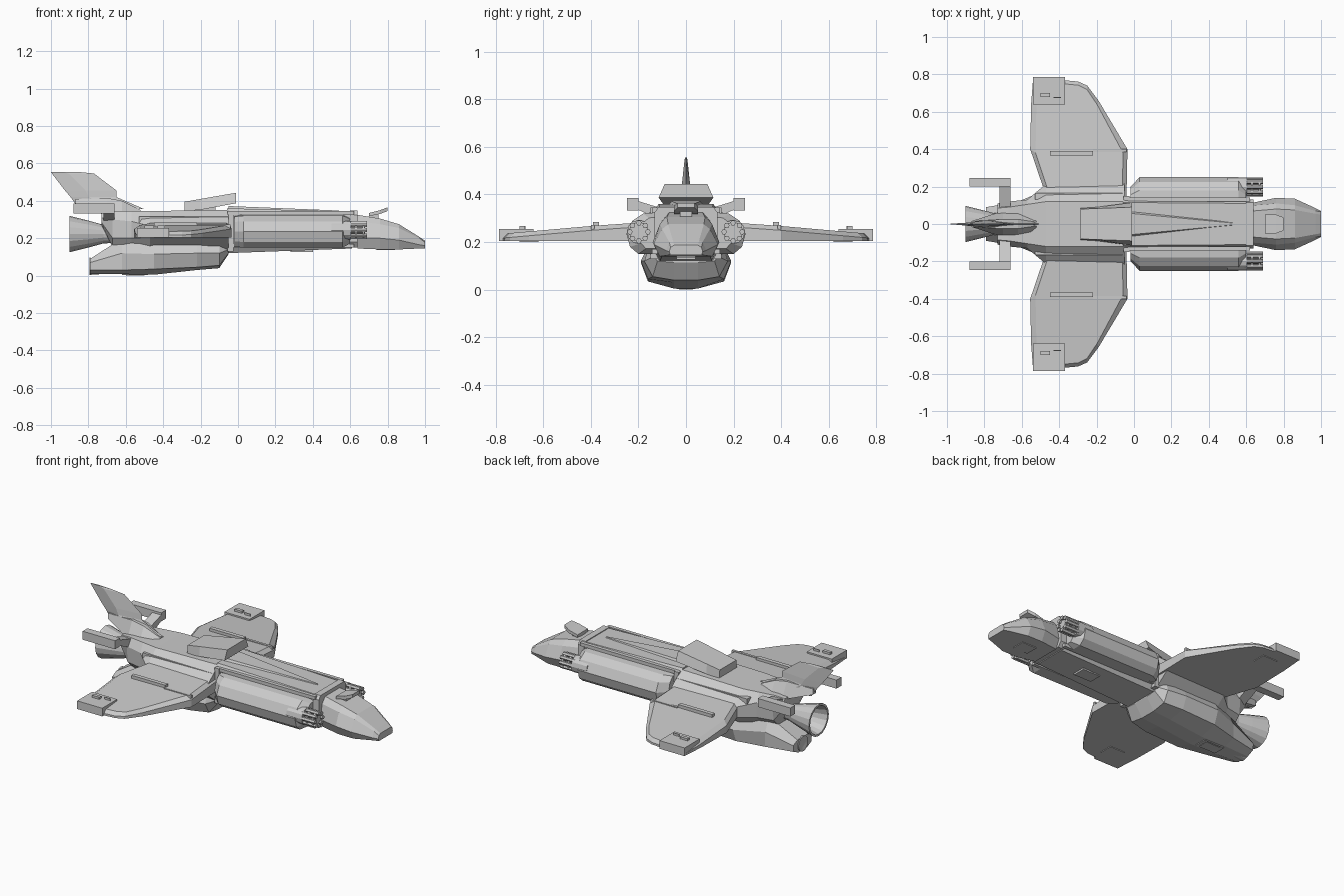
import bpy, bmesh
from math import pi, cos, sin


def finish(name, bm):
    bmesh.ops.recalc_face_normals(bm, faces=bm.faces[:])
    me = bpy.data.meshes.new(name)
    bm.to_mesh(me)
    bm.free()
    ob = bpy.data.objects.new(name, me)
    bpy.context.collection.objects.link(ob)
    return ob


def bridge(name, rings, caps=True):
    """Skin a list of equal-length rings of 3D points."""
    bm = bmesh.new()
    rv = [[bm.verts.new(p) for p in r] for r in rings]
    n = len(rv[0])
    for a, b in zip(rv, rv[1:]):
        for i in range(n):
            j = (i + 1) % n
            bm.faces.new((a[i], a[j], b[j], b[i]))
    if caps:
        bm.faces.new(rv[0])
        bm.faces.new(rv[-1])
    return finish(name, bm)


def hull(name, sections):
    """Loft along x; each section is (x, half profile of (y, z)), mirrored in y."""
    rings = []
    for x, half in sections:
        rings.append([(x, y, z) for y, z in half] + [(x, -y, z) for y, z in reversed(half)])
    return bridge(name, rings)


def box(name, x0, x1, y0, y1, z0, z1):
    return bridge(name, [[(x0, y0, z), (x1, y0, z), (x1, y1, z), (x0, y1, z)] for z in (z0, z1)])


def tube(name, path, cy, cz, n):
    """Turn (x, radius) pairs around an axis parallel to x."""
    return bridge(name, [[(x, cy + r * cos(2 * pi * i / n), cz + r * sin(2 * pi * i / n))
                          for i in range(n)] for x, r in path])


def mirror(ob):
    m = ob.modifiers.new("Mirror", "MIRROR")
    m.use_axis = (False, True, False)
    return ob


# Cockpit nose
hull("cockpit_nose", [
    (0.64, [(0.09, 0.145), (0.115, 0.20), (0.10, 0.29), (0.07, 0.325)]),
    (0.76, [(0.11, 0.14), (0.14, 0.20), (0.11, 0.275), (0.08, 0.305)]),
    (0.86, [(0.11, 0.14), (0.135, 0.19), (0.10, 0.255), (0.075, 0.275)]),
    (0.97, [(0.075, 0.145), (0.085, 0.165), (0.07, 0.20), (0.055, 0.207)]),
    (1.0, [(0.065, 0.145), (0.07, 0.16), (0.065, 0.178), (0.05, 0.187)])])
# Sensor on the cockpit roof
hull("roof_sensor", [
    (0.70, [(0.05, 0.318), (0.05, 0.335)]),
    (0.76, [(0.05, 0.33), (0.05, 0.35)]),
    (0.80, [(0.035, 0.345), (0.035, 0.365)])])
box("sensor_post", 0.70, 0.75, -0.025, 0.025, 0.29, 0.335)

# Forward fuselage, front collar and dorsal spine
hull("forward_fuselage", [
    (-0.06, [(0.11, 0.12), (0.135, 0.16), (0.135, 0.33), (0.115, 0.36)]),
    (0.61, [(0.10, 0.145), (0.125, 0.18), (0.125, 0.32), (0.11, 0.342)])])
hull("front_collar", [
    (0.60, [(0.11, 0.15), (0.132, 0.18), (0.132, 0.325), (0.115, 0.347)]),
    (0.64, [(0.11, 0.15), (0.132, 0.18), (0.132, 0.325), (0.115, 0.347)])])
hull("dorsal_spine", [
    (-0.05, [(0.085, 0.34), (0.06, 0.372)]),
    (0.54, [(0.006, 0.34), (0.004, 0.348)])])
for k, z in (("upper", 0.325), ("lower", 0.15)):
    mirror(box("fuselage_rail_" + k, -0.04, 0.62, 0.12, 0.142, z, z + 0.02))
mirror(box("frame_plate", -0.055, -0.025, 0.10, 0.15, 0.13, 0.345))

# Side gun pods with rotary barrels
pod = [(0.12, 0.15), (0.20, 0.15), (0.235, 0.18), (0.25, 0.235), (0.225, 0.29), (0.18, 0.32), (0.12, 0.325)]
small = [(0.12 + (y - 0.12) * 0.6, 0.235 + (z - 0.235) * 0.95) for y, z in pod]
mirror(bridge("gun_pod", [
    [(-0.02, y, z) for y, z in small],
    [(0.03, y, z) for y, z in pod],
    [(0.56, y, z) for y, z in pod],
    [(0.60, y, 0.245 + (z - 0.245) * 0.8) for y, z in small]]))
mirror(tube("gun_housing", [(0.50, 0.05), (0.605, 0.05)], 0.198, 0.243, 12))
mirror(tube("gun_axle", [(0.59, 0.018), (0.68, 0.018)], 0.198, 0.243, 8))
for r in (0.625, 0.665):
    mirror(tube("barrel_clamp", [(r, 0.042), (r + 0.012, 0.042)], 0.198, 0.243, 12))
for i in range(8):
    a = 2 * pi * i / 8
    mirror(tube("gun_barrel", [(0.59, 0.012), (0.69, 0.012)],
                0.198 + 0.038 * cos(a), 0.243 + 0.038 * sin(a), 6))

# Rear fuselage, flaring to the wing roots
hull("rear_fuselage", [
    (-0.73, [(0.05, 0.27), (0.09, 0.285), (0.11, 0.31), (0.085, 0.34)]),
    (-0.67, [(0.06, 0.15), (0.11, 0.20), (0.12, 0.30), (0.09, 0.345)]),
    (-0.57, [(0.09, 0.14), (0.13, 0.20), (0.13, 0.29), (0.105, 0.345)]),
    (-0.47, [(0.14, 0.14), (0.215, 0.205), (0.215, 0.265), (0.12, 0.345)]),
    (-0.05, [(0.14, 0.14), (0.225, 0.205), (0.225, 0.265), (0.12, 0.352)])])
mirror(box("shoulder_rail", -0.53, -0.05, 0.13, 0.165, 0.28, 0.315))

# Belly
hull("belly", [
    (-0.79, [(0.04, 0.01), (0.085, 0.03), (0.09, 0.07), (0.05, 0.09)]),
    (-0.62, [(0.05, 0.008), (0.12, 0.03), (0.12, 0.12), (0.08, 0.20)]),
    (-0.45, [(0.05, 0.005), (0.16, 0.035), (0.19, 0.115), (0.15, 0.20)]),
    (-0.22, [(0.05, 0.03), (0.16, 0.045), (0.19, 0.12), (0.15, 0.20)]),
    (-0.10, [(0.05, 0.04), (0.14, 0.055), (0.175, 0.12), (0.15, 0.20)]),
    (-0.05, [(0.05, 0.115), (0.12, 0.12), (0.135, 0.14), (0.13, 0.20)])])

# Engine nozzles, hollow at the back
tube("main_nozzle", [(-0.62, 0.045), (-0.72, 0.05), (-0.80, 0.072), (-0.90, 0.097),
                     (-0.90, 0.085), (-0.80, 0.06), (-0.74, 0.03)], 0, 0.222, 16)
tube("lower_nozzle", [(-0.70, 0.04), (-0.795, 0.046), (-0.795, 0.038), (-0.791, 0.02)], 0, 0.05, 16)

# Wings
outline = [(-0.04, 0.15), (-0.035, 0.40), (-0.19, 0.66), (-0.25, 0.74), (-0.30, 0.762), (-0.37, 0.768),
           (-0.54, 0.77), (-0.55, 0.64), (-0.555, 0.40), (-0.47, 0.15)]


def wing_top(y):
    return 0.285 - 0.05 * max(0, y - 0.2) / 0.57


inner = [(-0.27 + (x + 0.27) * 0.9, y if y < 0.2 else y - 0.02) for x, y in outline]
mirror(bridge("wing", [
    [(x, y, 0.205) for x, y in outline],
    [(x, y, wing_top(y) - 0.018) for x, y in outline],
    [(x, y, wing_top(y)) for x, y in inner]]))
mirror(box("wing_tip_block", -0.54, -0.37, 0.64, 0.785, 0.205, 0.255))
mirror(box("wing_ridge", -0.45, -0.22, 0.365, 0.39, 0.25, 0.285))
mirror(box("wing_ridge_front", -0.22, -0.04, 0.385, 0.40, 0.24, 0.272))
mirror(box("tip_light", -0.50, -0.45, 0.68, 0.70, 0.25, 0.268))
mirror(box("tip_fence", -0.43, -0.39, 0.675, 0.68, 0.25, 0.268))

# Tail fin: thick at the base, thin at the tip
fin = [(0.355, -0.85, -0.50, 0.030), (0.42, -0.895, -0.65, 0.020),
       (0.455, -0.925, -0.65, 0.016), (0.546, -0.995, -0.77, 0.006), (0.555, -1.0, -0.86, 0.004)]
bridge("tail_fin", [[(a, 0, z), (a * 0.6 + b * 0.4, w, z), (b, 0, z), (a * 0.6 + b * 0.4, -w, z)]
                    for z, a, b, w in fin])
hull("fin_base", [
    (-0.87, [(0.015, 0.375), (0.015, 0.41)]),
    (-0.70, [(0.07, 0.32), (0.025, 0.415)]),
    (-0.62, [(0.07, 0.32), (0.025, 0.40)]),
    (-0.52, [(0.05, 0.32), (0.01, 0.35)])])

# Tail booms on slanted struts
mirror(box("tail_boom", -0.88, -0.66, 0.20, 0.247, 0.333, 0.385))
mirror(bridge("boom_strut", [
    [(x, 0.08, z) for x, z in ((-0.72, 0.28), (-0.66, 0.28), (-0.66, 0.335), (-0.72, 0.335))],
    [(x, 0.21, z) for x, z in ((-0.72, 0.34), (-0.66, 0.34), (-0.66, 0.375), (-0.72, 0.375))]]))

# Dorsal turret wedge on its pedestal
hull("turret_wedge", [
    (-0.285, [(0.085, 0.345), (0.08, 0.395)]),
    (-0.20, [(0.09, 0.352), (0.083, 0.41)]),
    (-0.01, [(0.115, 0.387), (0.09, 0.443)])])
box("turret_pedestal", -0.26, -0.12, -0.06, 0.06, 0.33, 0.375)

# Hatches underneath
box("nose_hatch", 0.74, 0.84, -0.04, 0.04, 0.136, 0.15)
box("middle_hatch", 0.28, 0.40, -0.04, 0.04, 0.127, 0.15)
box("belly_hatch", -0.62, -0.48, -0.04, 0.04, 0.002, 0.03)
box("belly_keel", -0.60, -0.50, -0.03, 0.03, 0.0, 0.02)
mirror(box("wing_hatch", -0.45, -0.35, 0.62, 0.70, 0.201, 0.22))
